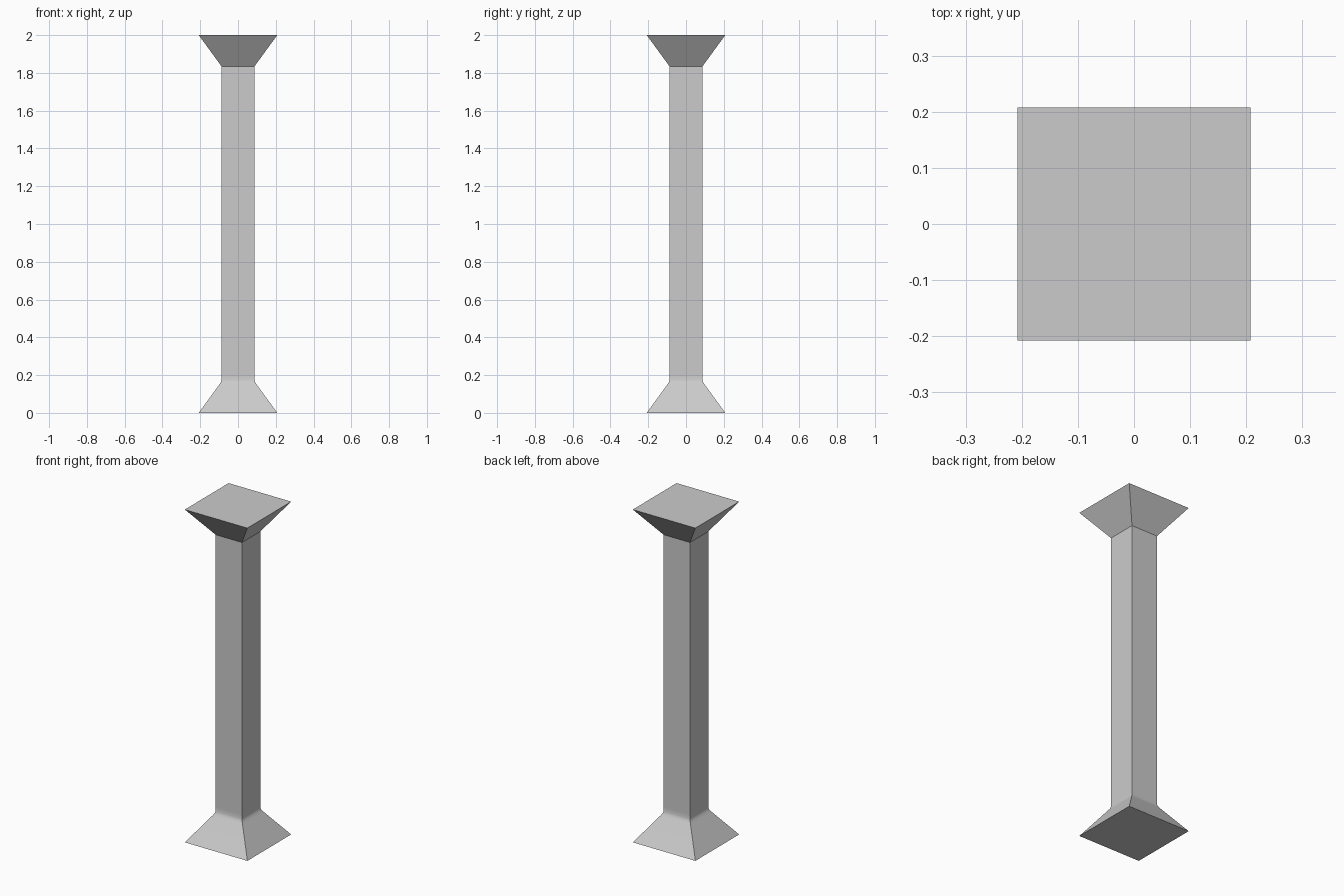
import bpy, bmesh

if "Cube" in bpy.data.objects:
    bpy.data.objects.remove(bpy.data.objects["Cube"])

SHAFT, FLARE = 0.0875, 0.208
# Half-width and height of each square ring, bottom to top
PROFILE = [
    (FLARE, 0.0),
    (0.099, 0.150), (0.0915, 0.161),     # foot, with a softened bend into the shaft
    (SHAFT, 0.174), (SHAFT, 0.200),
    (SHAFT, 1.835),                      # crisp bend into the capital
    (FLARE, 2.0),
]
CORNERS = [(-1, -1), (1, -1), (1, 1), (-1, 1)]

# Column: stacked square rings bridged into one closed skin
bm = bmesh.new()
rings = [[bm.verts.new((x * r, y * r, z)) for x, y in CORNERS] for r, z in PROFILE]
for low, high in zip(rings, rings[1:]):
    for i in range(4):
        j = (i + 1) % 4
        bm.faces.new((low[i], low[j], high[j], high[i]))
bm.faces.new(rings[0][::-1])
bm.faces.new(rings[-1])
bmesh.ops.recalc_face_normals(bm, faces=bm.faces)

mesh = bpy.data.meshes.new("column")
bm.to_mesh(mesh)
bm.free()
column = bpy.data.objects.new("column", mesh)
bpy.context.collection.objects.link(column)

# Smooth only the soft bend at the foot; all other edges stay sharp
bpy.context.view_layer.objects.active = column
column.select_set(True)
bpy.ops.object.shade_smooth_by_angle(angle=0.5)
